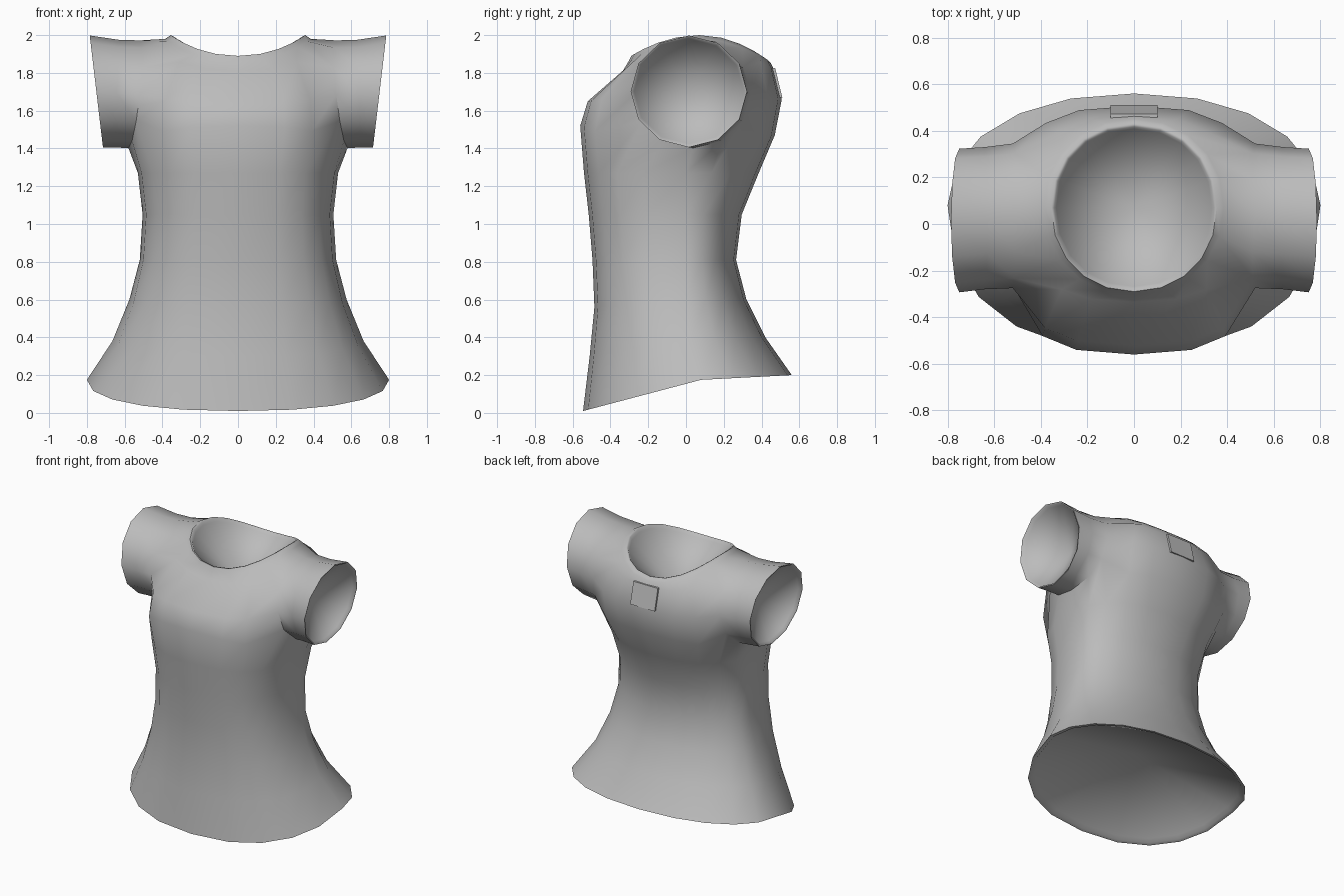
import bpy, bmesh
from math import sin, cos, pi, radians, copysign
from mathutils import Vector

cube = bpy.data.objects.get("Cube")
if cube:
    bpy.data.objects.remove(cube, do_unlink=True)

fabric = bpy.data.materials.new("grey_fabric")
fabric.use_nodes = True
fabric.diffuse_color = (0.5, 0.5, 0.5, 1)
fabric.node_tree.nodes["Principled BSDF"].inputs["Base Color"].default_value = (0.5, 0.5, 0.5, 1)

SIDES = 20
# Torso rings: half width, front y, side y, back y, front z, side z, back z,
# front roundness, back roundness
RINGS = [
    (.80, -.545, .08, .56, .01, .175, .20, .87, .92),
    (.665, -.51, .02, .42, .30, .38, .40, .84, .94),
    (.575, -.485, 0, .32, .56, .60, .60, .78, .95),
    (.52, -.495, 0, .265, .81, .81, .81, .75, .97),
    (.505, -.515, 0, .295, 1.05, 1.05, 1.05, .75, .97),
    (.53, -.54, 0, .385, 1.27, 1.27, 1.27, .74, .9),
    (.575, -.56, 0, .47, 1.52, 1.41, 1.47, .72, .8),
    (.56, -.52, 0, .507, 1.65, 1.69, 1.66, .72, .74),
    (.48, -.335, 0, .47, 1.81, 1.97, 1.81, .82, .8),
    (.385, -.305, .07, .45, 1.86, 1.98, 1.85, .95, .95),
    (.355, -.29, .07, .43, 1.89, 2.0, 1.87, .95, .95),
]
ARM_LOW, ARM_HIGH, ARM_SPAN = 6, 8, 2


def soft(v, power):
    return copysign(abs(v) ** power, v)


def finish(name, bm):
    mesh = bpy.data.meshes.new(name)
    bm.to_mesh(mesh)
    bm.free()
    mesh.materials.append(fabric)
    obj = bpy.data.objects.new(name, mesh)
    bpy.context.collection.objects.link(obj)
    return obj


def skin(bm, inner, outer):
    for k in range(len(inner)):
        j = (k + 1) % len(inner)
        bm.faces.new((inner[k], inner[j], outer[j], outer[k]))


def hollow(bm, loop, inward, depth):
    """Close an opening with a thin hem and a shallow cone-shaped pit."""
    inward = Vector(inward)
    centre = sum((v.co for v in loop), Vector()) / len(loop)
    hem = loop
    for scale, push in ((.965, .004), (.94, .025)):
        ring = [bm.verts.new(centre + (v.co - centre) * scale + inward * push) for v in loop]
        skin(bm, hem, ring)
        hem = ring
    tip = bm.verts.new(centre + inward * depth)
    for k in range(len(hem)):
        bm.faces.new((hem[k], hem[(k + 1) % len(hem)], tip))


# Torso grid, with the arm holes left open
bm = bmesh.new()
grid = []
for r, (hx, yf, ys, yb, zf, zs, zb, round_f, round_b) in enumerate(RINGS):
    row = []
    for i in range(SIDES):
        a = 2 * pi * i / SIDES
        back = sin(a) > 0
        power = round_b if back else round_f
        s, c = soft(sin(a), power), soft(cos(a), power)
        y = ys + s * ((yb - ys) if back else (ys - yf))
        blend = abs(s) ** (1 if r < ARM_LOW else 2)
        z = zs + ((zb if back else zf) - zs) * blend
        row.append(bm.verts.new((hx * c, y, z)))
    grid.append(row)


def in_arm_hole(r, i):
    near = (i + ARM_SPAN) % (SIDES // 2) < 2 * ARM_SPAN
    return near and ARM_LOW <= r < ARM_HIGH


for r in range(len(grid) - 1):
    for i in range(SIDES):
        j = (i + 1) % SIDES
        if not in_arm_hole(r, i):
            bm.faces.new((grid[r][i], grid[r][j], grid[r + 1][j], grid[r + 1][i]))

# Neck and bottom openings
hollow(bm, grid[-1], (0, 0, -1), .3)
hollow(bm, grid[0][::-1], (0, 0, 1), .22)

# Sleeves: round each arm hole and draw it out to the cuff
for side, col in ((1, 0), (-1, SIDES // 2)):
    cols = [(col + k) % SIDES for k in range(-ARM_SPAN, ARM_SPAN + 1)]
    loop = [grid[ARM_LOW][k] for k in cols] + [grid[ARM_LOW + 1][cols[-1]]]
    loop += [grid[ARM_HIGH][k] for k in reversed(cols)] + [grid[ARM_LOW + 1][cols[0]]]
    n = len(loop)
    middle, cuff = [], []
    for k, v in enumerate(loop):
        t = radians(-150) + 2 * pi * k / n
        u, w = cos(t) * side, sin(t)
        v.co = (side * (.55 - .03 * abs(u) - .03 * w), .035 + .31 * u, 1.687 + .285 * w)
        middle.append(bm.verts.new((side * (.64 - .01 * w), .025 + .305 * u, 1.69 + .285 * w)))
        cuff.append(bm.verts.new((side * (.75 + .035 * w), .015 + .308 * u, 1.702 + .296 * w)))
    skin(bm, loop, middle)
    skin(bm, middle, cuff)
    hollow(bm, cuff, (-side, 0, 0), .18)

shirt = finish("shirt", bm)

# Small neck label on the upper back
bm = bmesh.new()
bmesh.ops.create_cube(bm, size=1)
for v in bm.verts:
    high = v.co.z > 0
    v.co = (v.co.x * .2, (.461 if high else .499) + v.co.y * .022, 1.825 if high else 1.67)
label = finish("back_label", bm)

bpy.ops.object.select_all(action='DESELECT')
shirt.select_set(True)
bpy.context.view_layer.objects.active = shirt
bpy.ops.object.shade_smooth_by_angle(angle=radians(60))
